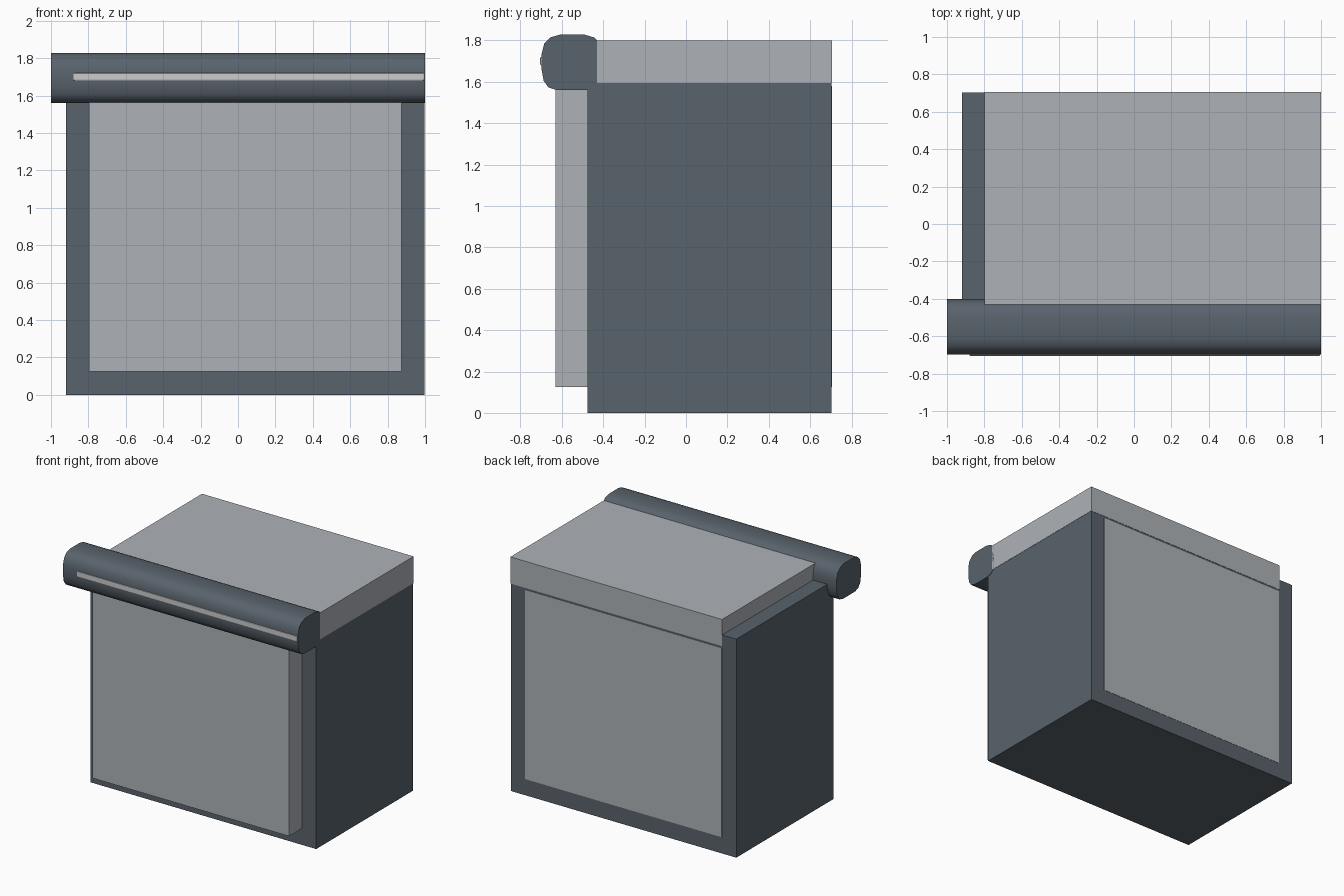
import bpy, bmesh

if "Cube" in bpy.data.objects:
    bpy.data.objects.remove(bpy.data.objects["Cube"])


def material(name, rgb):
    m = bpy.data.materials.new(name)
    m.diffuse_color = (*rgb, 1)
    m.use_nodes = True
    m.node_tree.nodes["Principled BSDF"].inputs["Base Color"].default_value = m.diffuse_color
    return m


dark = material("dark_slate", (0.10, 0.125, 0.15))
light = material("light_grey", (0.42, 0.45, 0.48))
pale = material("pale_trim", (0.70, 0.71, 0.72))


def finish(name, bm, mat):
    bmesh.ops.recalc_face_normals(bm, faces=bm.faces)
    me = bpy.data.meshes.new(name)
    bm.to_mesh(me)
    bm.free()
    ob = bpy.data.objects.new(name, me)
    bpy.context.collection.objects.link(ob)
    me.materials.append(mat)
    return ob


def box(name, xs, ys, zs, mat):
    bm = bmesh.new()
    bmesh.ops.create_cube(bm, size=1)
    for v in bm.verts:
        v.co = [r[0] + (c + 0.5) * (r[1] - r[0]) for c, r in zip(v.co, (xs, ys, zs))]
    return finish(name, bm, mat)


# Main cabinet
box("cabinet_body", (-0.92, 0.998), (-0.475, 0.703), (0, 1.68), dark)

# Inset block: stands proud at the front, flush panel at the back
box("door_panel", (-0.797, 0.875), (-0.63, 0.705), (0.125, 1.58), light)

# Lid, flush with the right side and the back
box("top_slab", (-0.80, 1.0), (-0.43, 0.705), (1.595, 1.80), light)

# Rounded bar across the front top edge: half profile mirrored about its centre
half = [(-0.06, 1.828), (-0.105, 1.815), (-0.135, 1.785), (-0.148, 1.735),
        (-0.148, 1.66), (-0.138, 1.605), (-0.115, 1.573), (-0.075, 1.56)]
profile = half + [(-y, z) for y, z in reversed(half)]
bm = bmesh.new()
face = bm.faces.new([bm.verts.new((-1, y - 0.55, z)) for y, z in profile])
side = bmesh.ops.extrude_face_region(bm, geom=[face], use_keep_orig=True)
for v in side["geom"]:
    if isinstance(v, bmesh.types.BMVert):
        v.co.x = 1
bar = finish("front_bar", bm, dark)
bpy.context.view_layer.objects.active = bar
bar.select_set(True)
bpy.ops.object.shade_smooth_by_angle(angle=0.7)

# Thin pale strip along the bar
strip = box("bar_strip", (-0.88, 0.995), (-0.705, -0.66), (1.68, 1.72), pale)
bev = strip.modifiers.new("soft_edges", "BEVEL")
bev.width = 0.005
bev.segments = 2
